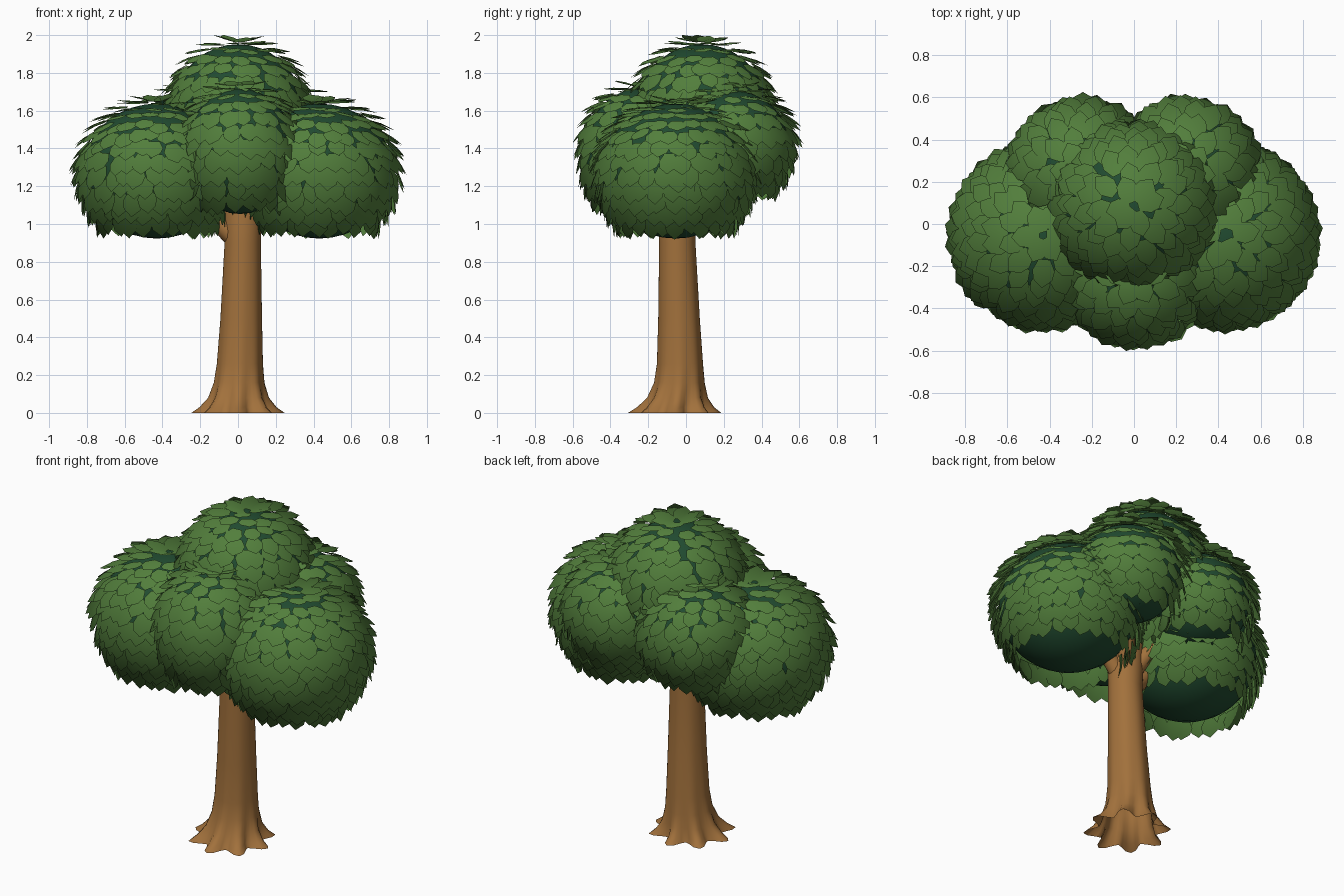
import bpy, bmesh, math, random
from mathutils import Vector

if "Cube" in bpy.data.objects:
    bpy.data.objects.remove(bpy.data.objects["Cube"])

random.seed(4)


def material(name, color):
    m = bpy.data.materials.new(name)
    m.diffuse_color = (*color, 1)
    m.use_nodes = True
    m.node_tree.nodes["Principled BSDF"].inputs["Base Color"].default_value = m.diffuse_color
    return m


BARK = material("bark", (0.36, 0.165, 0.045))
LEAF = material("leaf", (0.085, 0.21, 0.045))
CORE = material("shade", (0.015, 0.07, 0.03))


def make_object(name, bm, mat, smooth):
    mesh = bpy.data.meshes.new(name)
    bm.to_mesh(mesh)
    bm.free()
    ob = bpy.data.objects.new(name, mesh)
    bpy.context.collection.objects.link(ob)
    mesh.materials.append(mat)
    for p in mesh.polygons:
        p.use_smooth = smooth
    return ob


def skin(bm, rings):
    # join successive rings of points with quads, open at both ends
    loops = [[bm.verts.new(p) for p in r] for r in rings]
    n = len(loops[0])
    for a, b in zip(loops, loops[1:]):
        for i in range(n):
            j = (i + 1) % n
            bm.faces.new((a[i], a[j], b[j], b[i]))


# Trunk with flared, lobed roots: z, x, y, radius, lobe depth
PROFILE = [(0, 0, -0.06, 0.205, 0.042), (0.03, 0, -0.055, 0.178, 0.026),
           (0.08, 0.003, -0.045, 0.15, 0.011), (0.16, 0.006, -0.035, 0.13, 0.004),
           (0.26, 0.01, -0.032, 0.12, 0.002), (0.5, 0.017, -0.037, 0.109, 0.001),
           (0.9, 0.025, -0.046, 0.096, 0), (1.05, 0.025, -0.045, 0.10, 0),
           (1.35, 0.02, -0.02, 0.08, 0)]
SIDES, ROOTS = 48, 8
bm = bmesh.new()
rings = []
for z, x, y, r, lobe in PROFILE:
    ring = []
    for i in range(SIDES):
        a = math.tau * i / SIDES
        rr = r + lobe * math.cos(ROOTS * a)
        ring.append((x + rr * math.cos(a), y + rr * math.sin(a), z))
    rings.append(ring)
skin(bm, rings)
make_object("trunk", bm, BARK, True)


# Branches from the trunk into the leaf clumps
def branch(name, start, mid, end, r0, r1):
    start, mid, end = Vector(start), Vector(mid), Vector(end)
    rings = []
    for k in range(7):
        t = k / 6
        p = start * (1 - t) ** 2 + mid * 2 * t * (1 - t) + end * t * t
        d = (mid - start) * (1 - t) + (end - mid) * t
        q = d.to_track_quat('Z', 'Y')
        r = r0 + (r1 - r0) * t
        rings.append([p + q @ Vector((r * math.cos(math.tau * i / 12),
                                      r * math.sin(math.tau * i / 12), 0)) for i in range(12)])
    bm = bmesh.new()
    skin(bm, rings)
    make_object(name, bm, BARK, True)


branch("branch_left", (0.0, -0.05, 0.92), (-0.1, -0.05, 0.98), (-0.28, -0.05, 1.25), 0.06, 0.035)
branch("branch_right", (0.04, -0.05, 0.95), (0.12, -0.05, 1.05), (0.32, -0.05, 1.25), 0.055, 0.035)
branch("branch_back_left", (0.0, -0.03, 1.0), (-0.06, 0.03, 1.12), (-0.2, 0.2, 1.35), 0.055, 0.035)
branch("branch_back_right", (0.04, -0.03, 1.0), (0.08, 0.03, 1.12), (0.2, 0.2, 1.35), 0.055, 0.035)

# Leaf outline: sideways, along
OUTLINE = [(-0.026, 0), (0.026, 0), (0.05, 0.05), (0.042, 0.092),
           (0, 0.128), (-0.042, 0.092), (-0.05, 0.05)]


def add_leaf(bm, p, side, along, normal, size):
    rib = bm.verts.new(p + along * 0.065 * size + normal * 0.006)
    vs = [bm.verts.new(p + side * u * size + along * v * size) for u, v in OUTLINE]
    for a, b in zip(vs, vs[1:] + vs[:1]):
        bm.faces.new((a, b, rib))


def clump(name, center, rh, rz):
    # dark inner ellipsoid
    c = Vector(center)
    bm = bmesh.new()
    bmesh.ops.create_uvsphere(bm, u_segments=32, v_segments=18, radius=1)
    for v in bm.verts:
        v.co = c + Vector((v.co.x * (rh - 0.01), v.co.y * (rh - 0.01), v.co.z * (rz - 0.008)))
    make_object(name + "_core", bm, CORE, True)

    # rows of overlapping leaves hanging down
    bm = bmesh.new()
    first, last = math.radians(4), math.radians(126)
    rows = round(last * (rh + rz) / 2 / 0.064)
    for k in range(rows):
        th = first + (last - first) * k / (rows - 1)
        count = max(6, round(math.tau * (rh * math.sin(th) + 0.02) / 0.076))
        for i in range(count):
            a = math.tau * (i + 0.5 * (k % 2) + random.uniform(-0.18, 0.18)) / count
            t = th + random.uniform(-0.04, 0.04)
            radial = Vector((math.cos(a), math.sin(a), 0))
            up = Vector((0, 0, 1))
            p = c + radial * rh * math.sin(t) + up * rz * math.cos(t)
            n = (radial * math.sin(t) / rh + up * math.cos(t) / rz).normalized()
            side = up.cross(radial)
            down = side.cross(n)
            tilt = math.radians(17 + random.uniform(-4, 4) + max(0, math.degrees(t) - 95) * 0.6)
            along = down * math.cos(tilt) + n * math.sin(tilt)
            normal = n * math.cos(tilt) - down * math.sin(tilt)
            roll, spin = random.uniform(-0.12, 0.12), random.uniform(-0.15, 0.15)
            s = side * math.cos(spin) + along * math.sin(spin)
            along = along * math.cos(spin) - side * math.sin(spin)
            s = s * math.cos(roll) + normal * math.sin(roll)
            add_leaf(bm, p + n * 0.004, s, along, normal, random.uniform(0.95, 1.1))
    ob = make_object(name + "_leaves", bm, LEAF, True)
    # leaves shade as one rounded clump
    ob.data.normals_split_custom_set_from_vertices(
        [Vector(((v.co.x - c.x) / rh, (v.co.y - c.y) / rh, (v.co.z - c.z) / rz)).normalized()
         for v in ob.data.vertices])


# Crown made of six leaf clumps
for sx, label in ((-1, "left"), (1, "right")):
    clump(label + "_clump", (sx * 0.43, -0.055, 1.28), 0.40, 0.365)
    clump("back_" + label + "_clump", (sx * 0.25, 0.245, 1.43), 0.305, 0.285)
clump("front_clump", (0.01, -0.245, 1.385), 0.30, 0.34)
clump("top_clump", (0, 0.085, 1.60), 0.355, 0.36)
